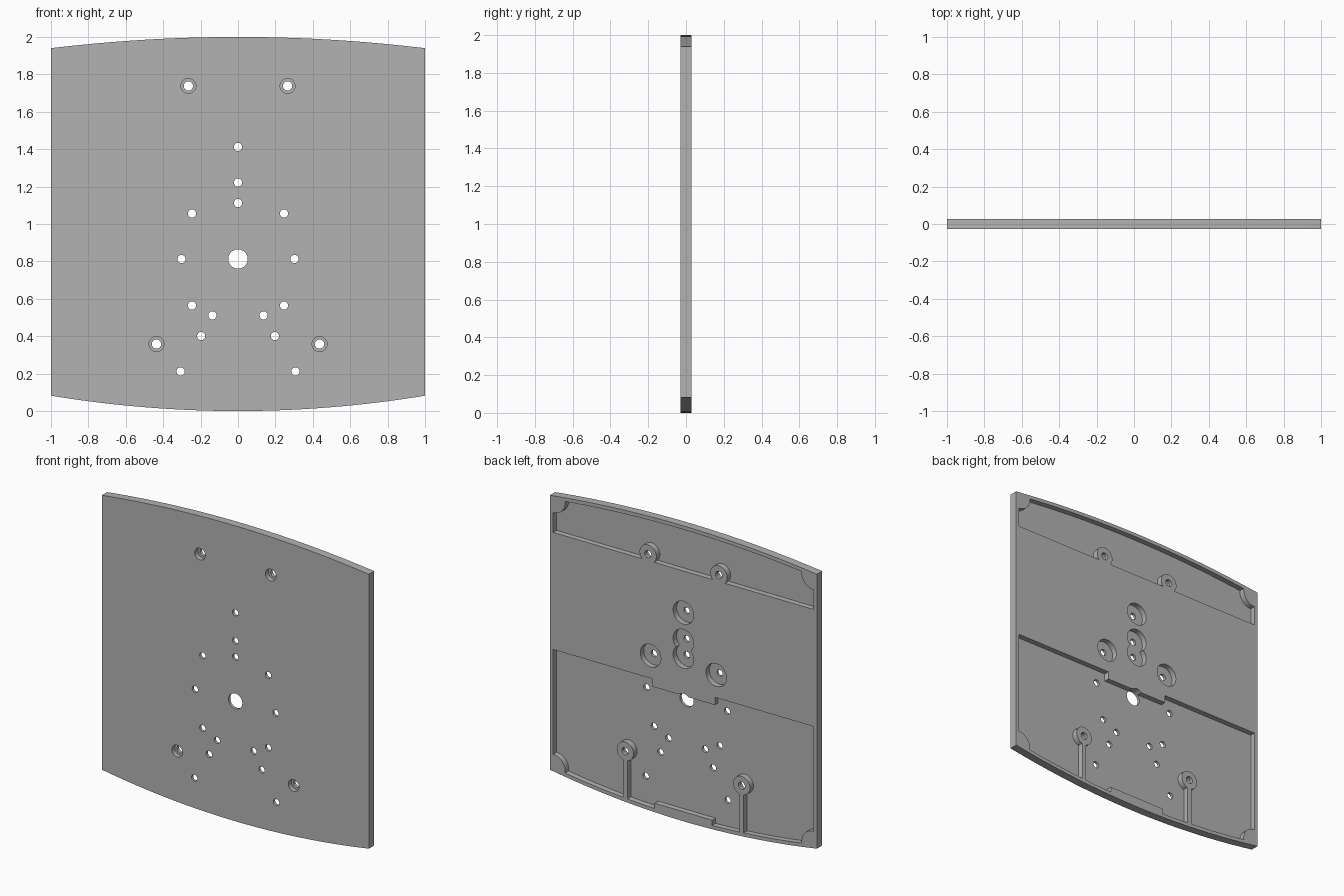
import bpy, bmesh, math

if "Cube" in bpy.data.objects:
    bpy.data.objects.remove(bpy.data.objects["Cube"], do_unlink=True)

BACK = 0.028           # back face, the front face is at -BACK
FLOOR = BACK - 0.037   # floor of the pockets and counterbores
OUT = 0.1              # cutters reach past the faces
RIM = 0.025

grey = bpy.data.materials.new("plain_grey")
grey.use_nodes = True
grey.diffuse_color = (0.45, 0.45, 0.45, 1)
grey.node_tree.nodes["Principled BSDF"].inputs["Base Color"].default_value = (0.45, 0.45, 0.45, 1)


def prism(name, points, y0, y1):
    """Extrude an outline of (x, z) points from y0 to y1."""
    bm = bmesh.new()
    face = bm.faces.new([bm.verts.new((x, y0, z)) for x, z in points])
    new = bmesh.ops.extrude_face_region(bm, geom=[face])["geom"]
    verts = [v for v in new if isinstance(v, bmesh.types.BMVert)]
    bmesh.ops.translate(bm, verts=verts, vec=(0, y1 - y0, 0))
    bmesh.ops.recalc_face_normals(bm, faces=bm.faces)
    mesh = bpy.data.meshes.new(name)
    bm.to_mesh(mesh)
    bm.free()
    mesh.materials.append(grey)
    obj = bpy.data.objects.new(name, mesh)
    bpy.context.collection.objects.link(obj)
    return obj


def disc(x, z, r, y0, y1, n=32):
    turn = [2 * math.pi * (i + 0.5) / n for i in range(n)]
    return prism("disc", [(x + r * math.cos(a), z + r * math.sin(a)) for a in turn], y0, y1)


def box(x0, x1, z0, z1, y0, y1):
    return prism("box", [(x0, z0), (x1, z0), (x1, z1), (x0, z1)], y0, y1)


def cut(target, tool):
    """Subtract the tool from the target, then delete the tool."""
    mod = target.modifiers.new("cut", 'BOOLEAN')
    mod.operation = 'DIFFERENCE'
    mod.solver = 'EXACT'
    mod.object = tool
    bpy.context.view_layer.update()
    graph = bpy.context.evaluated_depsgraph_get()
    mesh = bpy.data.meshes.new_from_object(target.evaluated_get(graph))
    target.modifiers.clear()
    target.data = mesh
    bpy.data.objects.remove(tool, do_unlink=True)


def arc(half, middle, sag, n=32):
    """Shallow curve across the width, lower or higher at the ends by sag."""
    xs = [-half + 2 * half * i / n for i in range(n + 1)]
    return [(x, middle + sag * x * x) for x in xs]


# Plate with bowed top and bottom edges
low, high = arc(1, 0, 0.082), arc(1, 2, -0.06)
plate = prism("back_plate", low + high[::-1], -BACK, BACK)

# Pocket outlines, kept inside the rim
W = 1 - RIM
top_pocket = prism("top_pocket", [(-W, 1.695), (W, 1.695)] + arc(W, 2 - RIM, -0.06)[::-1], FLOOR, OUT)
tab = [(W, 0.902), (0.235, 0.902), (0.235, 0.85), (-0.235, 0.85), (-0.235, 0.902), (-W, 0.902)]
low_pocket = prism("low_pocket", arc(W, RIM, 0.082) + tab, FLOOR, OUT)

# Material left standing in the pockets: corner lugs, screw bosses, ribs, bottom block
DEEP, HIGH = FLOOR - 0.05, OUT + 0.05
for s in (-1, 1):
    cut(top_pocket, disc(s * W, 1.918, 0.09, DEEP, HIGH))
    cut(top_pocket, disc(s * 0.265, 1.738, 0.063, DEEP, HIGH))
    cut(low_pocket, disc(s * W, 0.103, 0.09, DEEP, HIGH))
    cut(low_pocket, disc(s * 0.436, 0.358, 0.063, DEEP, HIGH))
    cut(low_pocket, box(s * 0.436 - 0.016, s * 0.436 + 0.016, -0.1, 0.34, DEEP, HIGH))
cut(low_pocket, box(-0.215, 0.215, -0.1, 0.065, DEEP, HIGH))
cut(plate, top_pocket)
cut(plate, low_pocket)

# Counterbored holes between the pockets
bored = [(0, 1.412), (0, 1.222), (0, 1.112), (0.246, 1.056), (-0.246, 1.056)]
for x, z in bored:
    cut(plate, disc(x, z, 0.077, FLOOR, OUT))
    cut(plate, disc(x, z, 0.022, -OUT, OUT, 20))

# Small through holes in mirrored pairs, and the large central hole
for x, z in [(0.302, 0.813), (0.246, 0.564), (0.137, 0.511), (0.197, 0.401), (0.307, 0.211)]:
    for s in (-1, 1):
        cut(plate, disc(s * x, z, 0.022, -OUT, OUT, 20))
cut(plate, disc(0, 0.813, 0.052, -OUT, OUT))

# Screw holes, recessed from the front
for x, z in [(0.265, 1.738), (0.436, 0.358)]:
    for s in (-1, 1):
        cut(plate, disc(s * x, z, 0.04, -OUT, 0.005))
        cut(plate, disc(s * x, z, 0.025, -OUT, OUT, 20))

# Smooth the round walls, keep the edges sharp
bpy.ops.object.select_all(action='DESELECT')
plate.select_set(True)
bpy.context.view_layer.objects.active = plate
bpy.ops.object.shade_smooth_by_angle(angle=math.radians(30))
